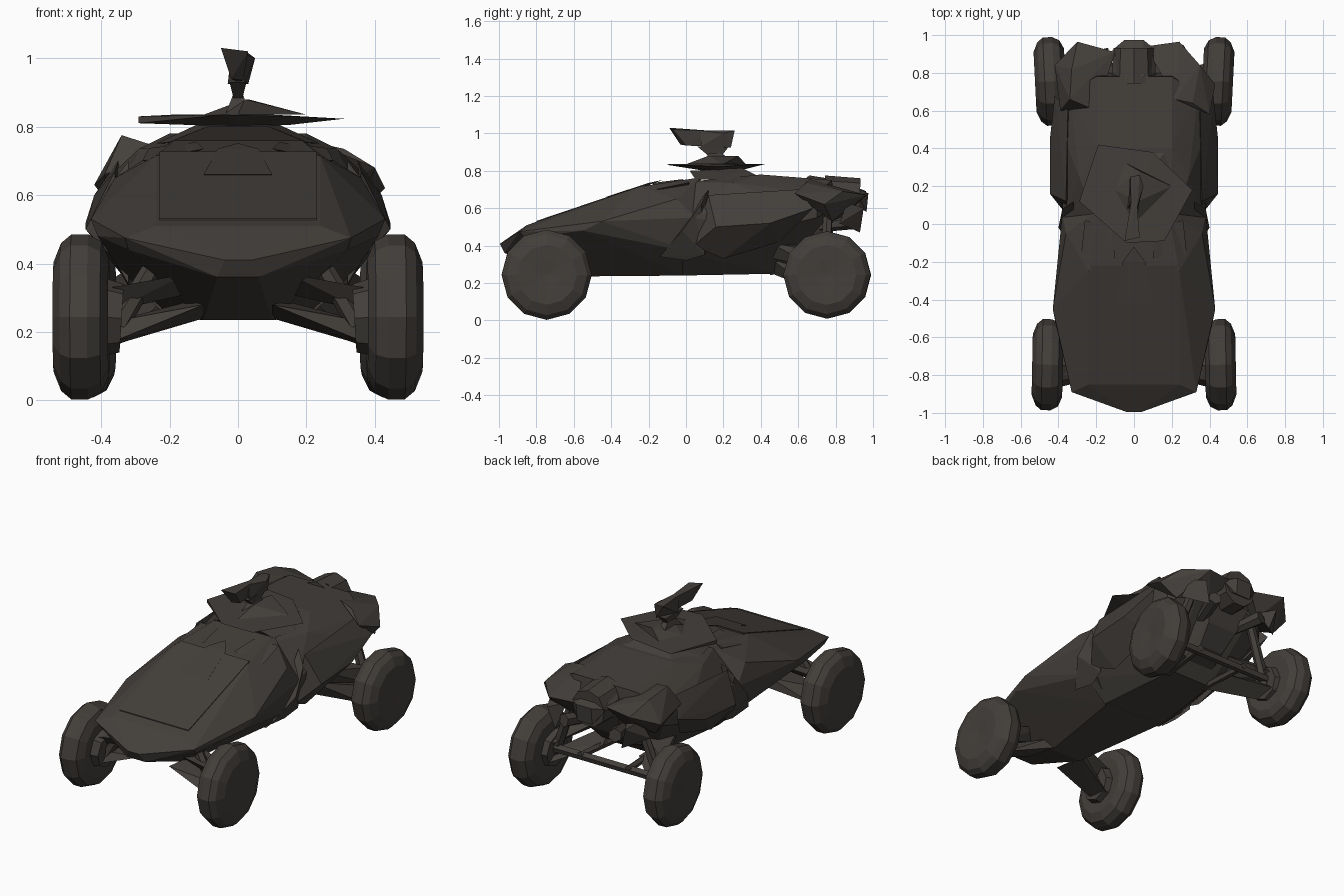
import bpy, bmesh, math
from mathutils import Vector, Matrix

paint = bpy.data.materials.new("dark_brown_grey")
paint.diffuse_color = (0.056, 0.049, 0.043, 1)


def finish(name, bm):
    bmesh.ops.recalc_face_normals(bm, faces=bm.faces)
    me = bpy.data.meshes.new(name)
    bm.to_mesh(me)
    bm.free()
    me.materials.append(paint)
    ob = bpy.data.objects.new(name, me)
    bpy.context.collection.objects.link(ob)
    return ob


def hull(name, pts, mirror=True):
    """Faceted solid wrapped round the points (and their mirror images)."""
    pts = [Vector(p) for p in pts]
    if mirror:
        pts += [Vector((-p.x, p.y, p.z)) for p in pts]
    bm = bmesh.new()
    for p in pts:
        bm.verts.new(p)
    res = bmesh.ops.convex_hull(bm, input=bm.verts)
    junk = [g for g in res["geom_interior"] if isinstance(g, bmesh.types.BMVert)]
    bmesh.ops.delete(bm, geom=junk, context='VERTS')
    return finish(name, bm)


def pair(name, pts):
    for side, s in (("right", 1), ("left", -1)):
        hull(f"{side}_{name}", [(s * x, y, z) for x, y, z in pts], False)


def bar(name, a, b, r, r2=None, seg=5):
    a, b = Vector(a), Vector(b)
    d = b - a
    bm = bmesh.new()
    m = Matrix.Translation((a + b) / 2) @ d.to_track_quat('Z', 'Y').to_matrix().to_4x4()
    bmesh.ops.create_cone(bm, cap_ends=True, segments=seg, radius1=r,
                          radius2=r if r2 is None else r2, depth=d.length, matrix=m)
    return finish(name, bm)


def wheel(name, s, x, y, z, r, toe, seg=12):
    """Chunky rounded tyre with nearly flat sides, turned round the x axis."""
    prof = [(-.07, 0), (-.075, .1), (-.08, .17), (-.058, r - .02), (-.02, r),
            (.03, r), (.06, r - .025), (.082, .16), (.078, .08), (.07, 0)]
    bm = bmesh.new()
    vs = [bm.verts.new((s * px, 0, pr)) for px, pr in prof]
    es = [bm.edges.new(p) for p in zip(vs, vs[1:])]
    bmesh.ops.spin(bm, geom=vs + es, cent=(0, 0, 0), axis=(1, 0, 0),
                   angle=2 * math.pi, steps=seg)
    bmesh.ops.remove_doubles(bm, verts=bm.verts, dist=1e-4)
    bmesh.ops.transform(bm, verts=bm.verts,
                        matrix=Matrix.Translation((x, y, z)) @ Matrix.Rotation(toe, 4, 'Z'))
    return finish(name, bm)


# main body: sloping front half and higher rear half
hull("front_body", [
    (.04, -.995, .41), (.06, -.97, .36), (.33, -.89, .475), (.32, -.86, .44),
    (.41, -.55, .48), (.43, -.45, .53), (.1, -.6, .235), (.19, 0, .24), (.24, -.85, .51),
    (.38, .05, .55), (.33, .05, .36), (.24, -.25, .715), (.36, -.05, .65), (.18, .08, .765)])
hull("rear_body", [
    (.2, -.02, .24), (.14, .5, .25), (.33, -.02, .36), (.38, 0, .55), (.38, .5, .5),
    (.2, 0, .74), (.2, .4, .78), (.29, .25, .735), (.37, .45, .66), (.34, .7, .55),
    (.2, .78, .75), (.34, .7, .68), (.2, .8, .6), (.1, .6, .42)])

# bonnet panel, intake and window slots
hull("bonnet_panel", [(.23, -.8, .532), (.23, -.22, .728), (.23, -.8, .51), (.23, -.22, .70)])
hull("bonnet_intake", [(.0, -.12, .752), (.1, -.43, .66), (.06, -.2, .735), (.09, -.4, .65)])
pair("window_frame", [(.1, -.18, .735), (.28, -.16, .70), (.26, .02, .737),
                      (.12, -.02, .755), (.2, 0, .7)])

# side ridges and flared rear flanks
pair("side_ridge", [(.32, -.14, .34), (.4, -.02, .48), (.38, .08, .62), (.32, .12, .70),
                    (.33, .1, .35), (.31, 0, .32)])
pair("side_pod", [(.35, .04, .4), (.445, .16, .5), (.445, .45, .52), (.42, .68, .6),
                  (.36, .12, .67), (.35, .6, .7), (.31, .5, .42), (.31, .2, .33)])

# rear mudguards, slightly uneven
hull("left_rear_guard", [(-.42, .84, .63), (-.39, .6, .66), (-.3, .965, .69), (-.1, .91, .68),
                         (-.34, .66, .775), (-.33, .82, .75), (-.2, .6, .73), (-.36, .8, .55),
                         (-.2, .85, .57)], False)
hull("right_rear_guard", [(.43, .74, .62), (.4, .58, .68), (.35, .84, .69), (.24, .965, .67),
                          (.06, .94, .67), (.22, .66, .755), (.31, .64, .735), (.34, .78, .53),
                          (.16, .85, .56)], False)
pair("rear_fin", [(.2, .85, .6), (.26, .95, .6), (.22, .93, .47), (.34, .82, .52), (.3, .86, .63)])

# rear intake drum
bar("rear_drum", (0, .74, .655), (0, .93, .65), .12, .11, 9)
hull("drum_cap", [(.115, .8, .69), (.115, .92, .67), (.05, .975, .68), (.05, .78, .76), (.05, .965, .58)])

# engine block, exhausts and rear frame
hull("engine_block", [(.12, .5, .3), (.15, .55, .6), (.1, .78, .46), (.14, .84, .6), (.08, .68, .36)])
for s in (1, -1):
    side = "right" if s > 0 else "left"
    bar(f"{side}_frame_bar", (s * .13, .45, .26), (s * .16, .78, .27), .02)
    bar(f"{side}_exhaust", (s * .1, .7, .5), (s * .17, .92, .53), .03, .04, 6)
bar("rear_cross_bar", (-.34, .76, .26), (.34, .76, .26), .025)

# suspension arms, shocks and hubs
pair("front_lower_arm", [(.1, -.58, .24), (.1, -.8, .28), (.14, -.6, .29), (.37, -.68, .16),
                         (.37, -.8, .17), (.37, -.75, .23)])
pair("front_upper_arm", [(.15, -.62, .37), (.15, -.8, .37), (.15, -.7, .31), (.37, -.68, .33),
                         (.37, -.8, .33), (.37, -.75, .26)])
pair("rear_lower_arm", [(.13, .46, .25), (.12, .62, .28), (.18, .45, .33), (.36, .69, .16),
                        (.36, .82, .18), (.36, .75, .24)])
pair("rear_upper_arm", [(.2, .42, .34), (.14, .6, .42), (.26, .44, .42), (.36, .7, .28),
                        (.36, .82, .28), (.36, .74, .36)])
for s in (1, -1):
    side = "right" if s > 0 else "left"
    for end, y, up in (("front", -.75, .44), ("rear", .74, .58)):
        bar(f"{side}_{end}_shock", (s * .35, y, .22), (s * .22, y + .02, up), .032, .026, 6)
        bar(f"{side}_{end}_hub", (s * .34, y, .24), (s * .42, y, .245), .1, .12, 8)
    wheel(f"{side}_front_wheel", s, s * .457, -.745, .244, .241, s * .02)
    wheel(f"{side}_rear_wheel", s, s * .442, .755, .243, .234, s * -.05)

# turret ring and angular plate
hull("turret_ring", [(.2, .05, .755), (.24, .2, .75), (.18, .4, .765),
                     (.09, .02, .80), (.1, .3, .815)])
hull("turret_plate", [(-.29, .12, .81), (-.29, .12, .83), (-.19, .42, .835), (.1, .38, .835),
                      (.31, .18, .823), (.16, -.09, .83), (-.04, -.1, .835), (.0, .1, .8),
                      (-.1, .3, .805), (.15, .15, .805)], False)
hull("turret_cover", [(-.1, .18, .835), (-.04, .32, .835), (.03, .28, .88), (.02, .12, .88),
                      (.2, .2, .835), (0, 0, .835)], False)

# gun mount and two-part gun
hull("gun_mount_lower", [(.035, .08, .84), (.03, .27, .84), (.012, .13, .9), (.012, .18, .9)])
hull("gun_mount_upper", [(.012, .12, .88), (.012, .19, .88), (.025, .06, .93), (.025, .23, .93)])
hull("gun_front", [(-.05, -.09, 1.03), (.03, -.07, 1.02), (-.02, -.03, .94), (.015, .0, .935),
                   (.015, .12, 1.015), (-.015, .12, 1.015), (.0, .12, .93)], False)
hull("gun_rear", [(.015, .08, 1.015), (-.015, .08, 1.015), (.05, .2, 1.0), (.03, .26, 1.015),
                  (-.02, .25, 1.01), (.03, .24, .925), (-.03, .12, .925), (.02, .08, .93)], False)
